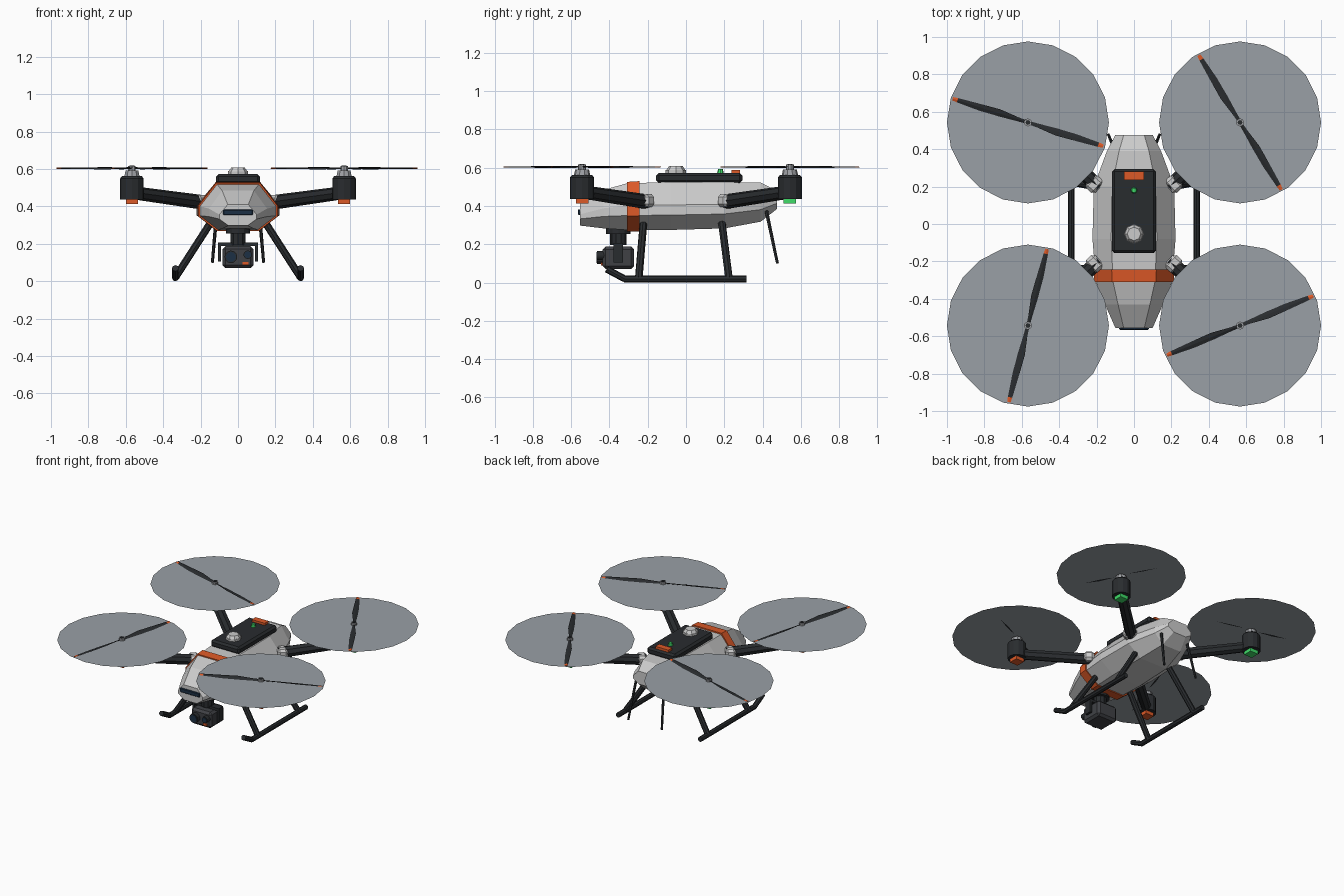
import bpy, bmesh, math
from mathutils import Vector, Matrix

if "Cube" in bpy.data.objects:
    bpy.data.objects.remove(bpy.data.objects["Cube"])


def material(name, rgb):
    m = bpy.data.materials.new(name)
    m.diffuse_color = (*rgb, 1)
    m.use_nodes = True
    m.node_tree.nodes["Principled BSDF"].inputs["Base Color"].default_value = m.diffuse_color
    return m


BLACK = material("black_plastic", (.022, .025, .028))
DARK = material("dark_grey", (.05, .053, .06))
ORANGE = material("orange", (.72, .1, .02))
GREEN = material("green_light", (.05, .72, .14))
GLASS = material("lens_glass", (.012, .03, .06))
DISC = material("rotor_blur", (.32, .35, .38))
METAL = material("motor_metal", (.35, .36, .38))


def finish(name, bm, mat):
    bmesh.ops.recalc_face_normals(bm, faces=bm.faces)
    me = bpy.data.meshes.new(name)
    bm.to_mesh(me)
    bm.free()
    ob = bpy.data.objects.new(name, me)
    bpy.context.collection.objects.link(ob)
    if mat:
        me.materials.append(mat)
    return ob


def tube(name, p, q, r1, r2=None, n=8, mat=None):
    p, q = Vector(p), Vector(q)
    bm = bmesh.new()
    rot = (q - p).to_track_quat('Z', 'Y').to_matrix().to_4x4()
    bmesh.ops.create_cone(bm, cap_ends=True, segments=n, radius1=r1,
                          radius2=r1 if r2 is None else r2, depth=(q - p).length,
                          matrix=Matrix.Translation((p + q) / 2) @ rot)
    return finish(name, bm, mat)


def box(name, c, size, mat=None, bevel=0, turn=0):
    bm = bmesh.new()
    bmesh.ops.create_cube(bm, size=1, matrix=Matrix.Translation(c)
                          @ Matrix.Rotation(turn, 4, 'Z') @ Matrix.Diagonal((*size, 1)))
    if bevel:
        bmesh.ops.bevel(bm, geom=bm.edges[:], offset=bevel, segments=1, affect='EDGES')
    return finish(name, bm, mat)


def loft(name, rings, mat=None):
    bm = bmesh.new()
    vs = [[bm.verts.new(v) for v in ring] for ring in rings]
    n = len(vs[0])
    for a, b in zip(vs, vs[1:]):
        for i in range(n):
            bm.faces.new((a[i], a[(i + 1) % n], b[(i + 1) % n], b[i]))
    bm.faces.new(vs[0])
    bm.faces.new(vs[-1])
    return finish(name, bm, mat)


def octagon(y, w, zb, zt):
    h = zt - zb
    half = [(.52 * w, zb), (w, zb + .31 * h), (w, zb + .52 * h), (.55 * w, zt)]
    return [(x, y, z) for x, z in half] + [(-x, y, z) for x, z in reversed(half)]


# Fuselage, stripe and nose visor
loft("fuselage", [octagon(*s) for s in (
    (-.555, .10, .298, .41), (-.43, .155, .283, .485), (-.31, .203, .275, .518),
    (-.08, .222, .275, .526), (.2, .215, .283, .526), (.39, .145, .318, .522),
    (.476, .10, .385, .48))])
loft("orange_band", [octagon(-.309, .212, .268, .526), octagon(-.244, .217, .268, .53)], ORANGE)
box("nose_visor", (0, -.553, .368), (.16, .025, .03), GLASS, .004)

# Battery, its label and light, and satellite dome
box("battery", (0, .069, .546), (.235, .45, .054), BLACK, .014)
box("battery_label", (0, .259, .58), (.106, .045, .018), ORANGE)
tube("battery_light", (0, .18, .57), (0, .18, .593), .018, .012, 8, GREEN)
tube("satellite_base", (0, -.053, .57), (0, -.053, .588), .053)
tube("satellite_dome", (0, -.053, .588), (0, -.053, .608), .05, .036)


def blade_ring(r, chord, twist, side, ang, hub):
    c, s = math.cos(twist), math.sin(twist)
    out = []
    for u, t in ((-chord / 2, 0), (0, .003), (chord / 2, 0), (0, -.003)):
        v = Vector((r, u * c * side, u * s + t))
        out.append(Matrix.Rotation(ang, 3, 'Z') @ v + hub)
    return out


BLADE = ((.015, .02, .35), (.06, .024, .35), (.16, .046, .28), (.28, .036, .2), (.395, .024, .14))
TIP = ((.395, .0245, .14), (.422, .018, .12))
ROTORS = (("front_left", -1, -1, 76), ("front_right", 1, -1, 22),
          ("back_left", -1, 1, 162.5), ("back_right", 1, 1, 121.5))

for label, sx, sy, deg in ROTORS:
    x, y = .567 * sx, .543 * sy
    # Arm and root bracket
    root = Vector((.19 * sx, .2 * sy, .422))
    end = Vector((x, y, .474))
    d = end - root
    turn = math.atan2(d.y, d.x)
    tube(label + "_arm", root, end, .039, .035, 8, BLACK)
    box(label + "_arm_bracket", (.212 * sx, .213 * sy, .428), (.07, .09, .068), None, .016, turn)
    # Motor stack
    tube(label + "_motor_pod", (x, y, .437), (x, y, .55), .063, None, 12, BLACK)
    tube(label + "_motor_collar", (x, y, .55), (x, y, .562), .063, .052, 12, BLACK)
    tube(label + "_motor_bell", (x, y, .56), (x, y, .592), .043, .036, 10, METAL)
    tube(label + "_rotor_hub", (x, y, .59), (x, y, .616), .021, None, 10, METAL)
    tube(label + "_hub_cap", (x, y, .614), (x, y, .62), .013, None, 8, BLACK)
    box(label + "_nav_light", (x, y, .425), (.066, .066, .026), ORANGE if sy < 0 else GREEN)
    # Spinning disc
    bm = bmesh.new()
    bmesh.ops.create_circle(bm, cap_ends=True, segments=20, radius=.433,
                            matrix=Matrix.Translation((x, y, .6)))
    finish(label + "_rotor_disc", bm, DISC)
    # Two blades with orange tips
    hub = Vector((x, y, .604))
    for k in (0, 1):
        a = math.radians(deg) + k * math.pi
        for part, table, mat in (("blade", BLADE, BLACK), ("blade_tip", TIP, ORANGE)):
            loft(f"{label}_{part}_{k + 1}",
                 [blade_ring(r, c, t, sx * sy, a, hub) for r, c, t in table], mat)

for side, s in (("left", -1), ("right", 1)):
    # Landing gear
    tube(side + "_skid", (.335 * s, -.325, .018), (.335 * s, .315, .018), .018, None, 8, BLACK)
    tube(side + "_skid_toe", (.335 * s, -.318, .018), (.335 * s, -.415, .07), .018, None, 8, BLACK)
    tube(side + "_front_leg", (.145 * s, -.222, .315), (.335 * s, -.247, .02), .02, None, 8, BLACK)
    tube(side + "_rear_leg", (.145 * s, .187, .315), (.335 * s, .225, .02), .02, None, 8, BLACK)
    # Tail antenna
    tube(side + "_antenna", (.113 * s, .42, .375), (.137 * s, .478, .1), .01, .008, 6, BLACK)
    # Gimbal yoke side
    box(side + "_yoke_arm", (.1 * s, -.353, .155), (.016, .05, .1), BLACK)

# Gimbal and camera
tube("gimbal_plate", (0, -.353, .255), (0, -.353, .285), .064, None, 12, BLACK)
tube("gimbal_neck", (0, -.353, .195), (0, -.353, .257), .043, None, 10, BLACK)
box("yoke_bar", (0, -.353, .198), (.216, .05, .018), BLACK)
box("camera_body", (0, -.353, .129), (.165, .165, .118), DARK, .016)
for name, x, z, r in (("main", -.038, .13, .034), ("thermal", .052, .142, .023)):
    tube(name + "_lens_barrel", (x, -.42, z), (x, -.464, z), r, None, 12, BLACK)
    tube(name + "_lens_glass", (x, -.46, z), (x, -.468, z), r * .78, None, 12, GLASS)
box("camera_marker", (.04, -.437, .096), (.03, .012, .016), ORANGE)
